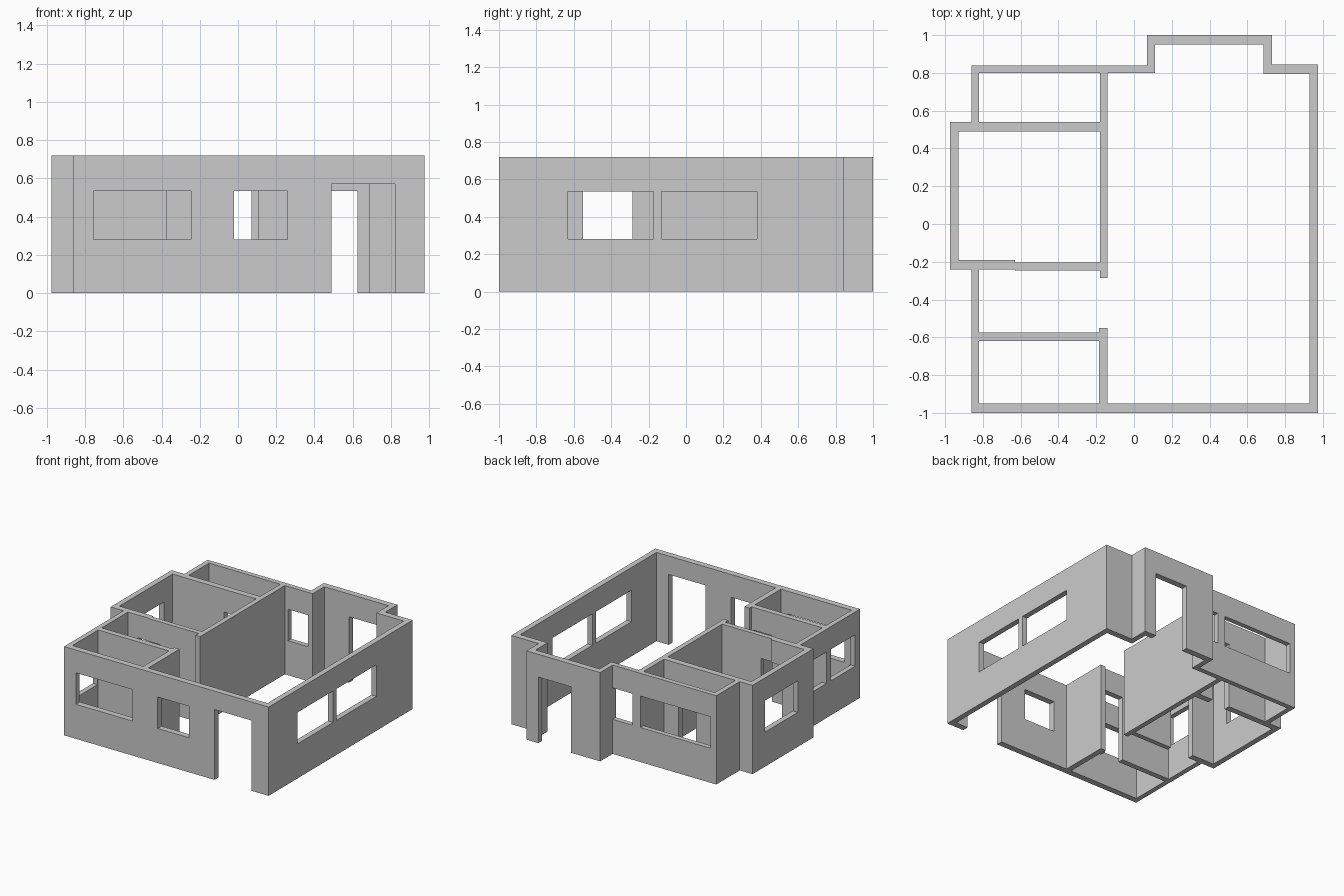
import bpy, bmesh

if "Cube" in bpy.data.objects:
    bpy.data.objects.remove(bpy.data.objects["Cube"])

H = 0.72                       # wall height
SILL, HEAD = 0.28, 0.535       # window sill, window / inner door head

# Walls in plan: x0, x1, y0, y1
outer = [
    (-0.86, 0.975, -1.0, -0.95),                                    # front
    (0.93, 0.975, -1.0, 0.845),                                     # right
    (0.685, 0.975, 0.795, 0.845), (0.685, 0.73, 0.795, 1.0),        # back bay
    (0.07, 0.73, 0.95, 1.0), (0.07, 0.11, 0.80, 1.0),
    (-0.86, 0.11, 0.80, 0.84),                                      # back
    (-0.86, -0.82, 0.49, 0.84), (-0.86, -0.82, -1.0, -0.24),        # left
    (-0.975, -0.93, -0.24, 0.54),                                   # left bay
]
inner = [
    (-0.975, -0.14, 0.49, 0.54),
    (-0.975, -0.63, -0.24, -0.19), (-0.63, -0.14, -0.245, -0.205),
    (-0.86, -0.14, -0.62, -0.575),
    (-0.18, -0.14, -0.285, 0.84), (-0.185, -0.14, -1.0, -0.55),
]
# Openings: x0, x1, y0, y1, z0, z1
windows = [(*r, SILL, HEAD) for r in (
    (-0.755, -0.245, -1.0, -0.95), (-0.02, 0.26, -1.0, -0.95),      # front
    (0.93, 0.975, -0.63, -0.175), (0.93, 0.975, -0.13, 0.38),       # right
    (-0.81, -0.18, 0.80, 0.84), (-0.11, 0.07, 0.80, 0.84),          # back
    (-0.86, -0.82, -0.94, -0.63), (-0.86, -0.82, -0.57, -0.26),     # left
    (-0.975, -0.93, -0.04, 0.38),
)]
doors = [
    (0.49, 0.82, -1.0, -0.95, 0, 0.57),                             # entrance
    (0.33, 0.625, 0.95, 1.0, 0, HEAD),                              # bay door
    (-0.47, -0.31, 0.49, 0.54, 0, HEAD),                            # room doors
    (-0.73, -0.53, -0.245, -0.19, 0, HEAD),
    (-0.37, -0.20, -0.62, -0.575, 0, HEAD),
]


def inside(p, box):
    return all(box[2 * i] < p[i] < box[2 * i + 1] for i in range(3))


def build_solid(name, solids, holes):
    """One clean skin around the joined solids minus the holes."""
    boxes = solids + holes
    grid = [sorted({round(v, 4) for b in boxes for v in b[2 * i:2 * i + 2]})
            for i in range(3)]
    n = [len(g) - 1 for g in grid]
    filled = set()
    for i in range(n[0]):
        for j in range(n[1]):
            for k in range(n[2]):
                p = [(grid[a][c] + grid[a][c + 1]) / 2
                     for a, c in enumerate((i, j, k))]
                if (any(inside(p, b) for b in solids)
                        and not any(inside(p, b) for b in holes)):
                    filled.add((i, j, k))
    bm = bmesh.new()
    verts = {}

    def vert(c):
        if c not in verts:
            verts[c] = bm.verts.new([grid[a][c[a]] for a in range(3)])
        return verts[c]

    for cell in filled:
        for a in range(3):
            for side in (0, 1):
                near = list(cell)
                near[a] += 2 * side - 1
                if tuple(near) in filled:
                    continue
                u, v = (a + 1) % 3, (a + 2) % 3
                ring = []
                for du, dv in ((0, 0), (1, 0), (1, 1), (0, 1)):
                    c = list(cell)
                    c[a] += side
                    c[u] += du
                    c[v] += dv
                    ring.append(vert(tuple(c)))
                bm.faces.new(ring if side else ring[::-1])
    # Merge the coplanar grid cells into large flat faces
    bmesh.ops.dissolve_limit(bm, angle_limit=0.01, verts=bm.verts[:],
                             edges=bm.edges[:])
    mesh = bpy.data.meshes.new(name)
    bm.to_mesh(mesh)
    bm.free()
    obj = bpy.data.objects.new(name, mesh)
    bpy.context.collection.objects.link(obj)
    return obj


# House walls with all door and window openings
build_solid("house_walls", [(*r, 0, H) for r in outer + inner], windows + doors)
